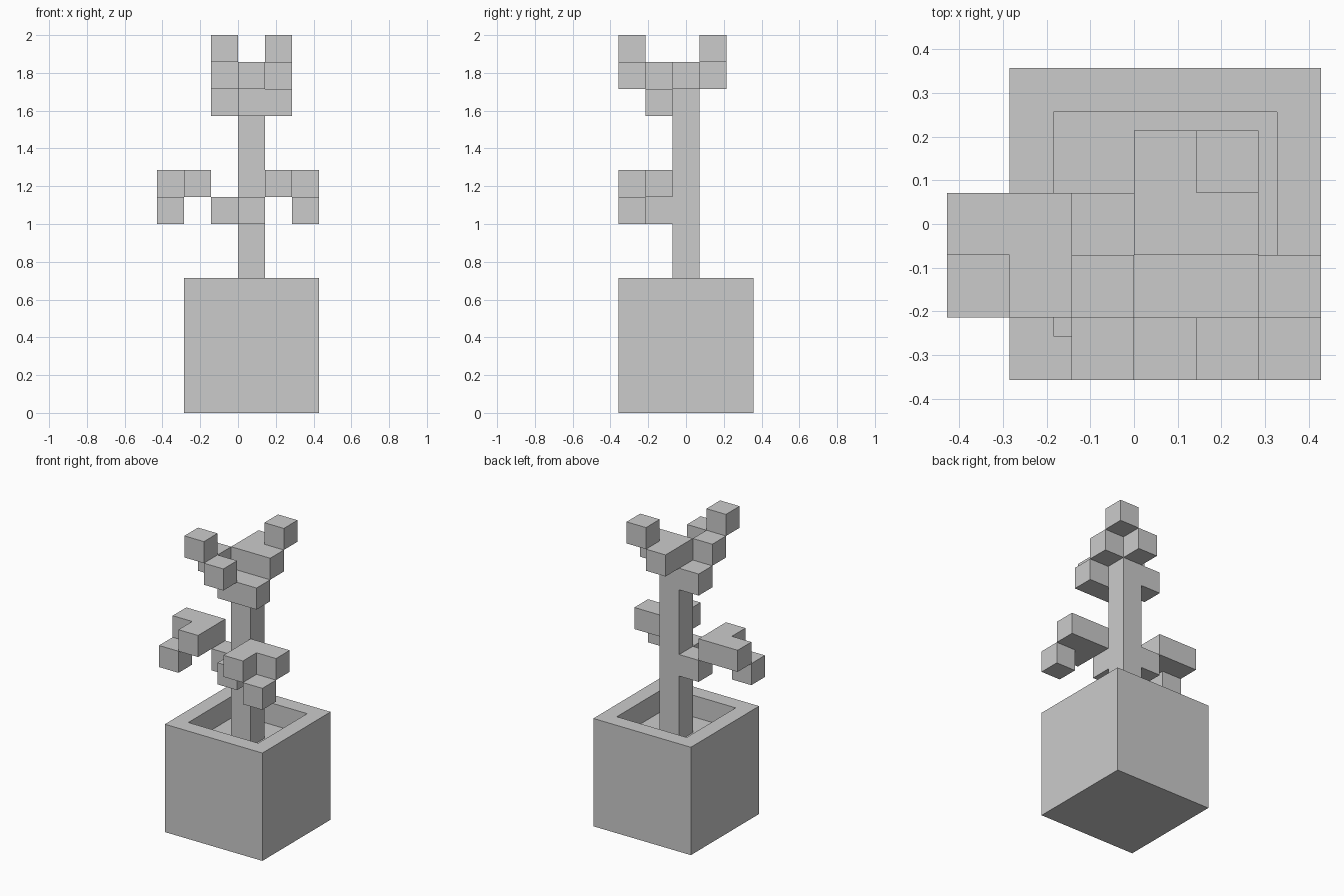
import bpy, bmesh
from mathutils import Vector

if "Cube" in bpy.data.objects:
    bpy.data.objects.remove(bpy.data.objects["Cube"])

U = 2 / 14  # block size
SIDES = [Vector(s) for s in ((1, 0, 0), (-1, 0, 0), (0, 1, 0), (0, -1, 0), (0, 0, 1), (0, 0, -1))]


def finish(bm, name):
    mesh = bpy.data.meshes.new(name)
    bm.to_mesh(mesh)
    bm.free()
    bpy.context.collection.objects.link(bpy.data.objects.new(name, mesh))


def block_face(bm, cell, n):
    """One outer face of a block; x cells start on the grid, y cells are centred on it."""
    centre = Vector((cell[0] + 0.5, cell[1], cell[2] + 0.5)) + n / 2
    a = Vector((n.y, n.z, n.x)) / 2
    b = n.cross(a)
    corners = (centre + a + b, centre - a + b, centre - a - b, centre + a - b)
    bm.faces.new([bm.verts.new(c * U) for c in corners])


def build_blocks(name, cells, occupied):
    bm = bmesh.new()
    for cell in cells:
        for n in SIDES:
            if tuple(int(c + d) for c, d in zip(cell, n)) not in occupied:
                block_face(bm, cell, n)
    bmesh.ops.remove_doubles(bm, verts=bm.verts, dist=0.001)
    bmesh.ops.dissolve_limit(bm, angle_limit=0.01, verts=bm.verts, edges=bm.edges)
    finish(bm, name)


# Pot: cube with a one-block rim and sunken soil
bm = bmesh.new()
bmesh.ops.create_cube(bm, size=5 * U)
bmesh.ops.translate(bm, verts=bm.verts, vec=(U / 2, 0, 2.5 * U))
top = max(bm.faces, key=lambda f: f.calc_center_median().z)
bmesh.ops.inset_region(bm, faces=[top], thickness=U)
soil = bmesh.ops.extrude_discrete_faces(bm, faces=[top])["faces"][0]
bmesh.ops.translate(bm, verts=soil.verts, vec=(0, 0, -U))
bmesh.ops.recalc_face_normals(bm, faces=bm.faces)
finish(bm, "pot")

# Plant: stem, two side branches and the forked crown, in block coordinates
parts = {
    "stem": [(0, 0, z) for z in range(4, 13)],
    "left_branch": [(-1, 0, 7), (-2, 0, 8), (-3, 0, 8), (-2, -1, 8), (-3, -1, 7)],
    "front_branch": [(0, -1, 7), (1, -1, 8), (2, -1, 8), (1, -2, 8), (2, -2, 7)],
    "crown_lower": [(-1, 0, 11), (0, -1, 11), (1, -1, 11)],
    "crown_middle": [(0, -2, 12), (-1, -1, 12), (1, 0, 12), (0, 1, 12)],
    "crown_tips": [(-1, -2, 13), (1, 1, 13)],
}
occupied = {c for cells in parts.values() for c in cells}
for name, cells in parts.items():
    build_blocks(name, cells, occupied)
